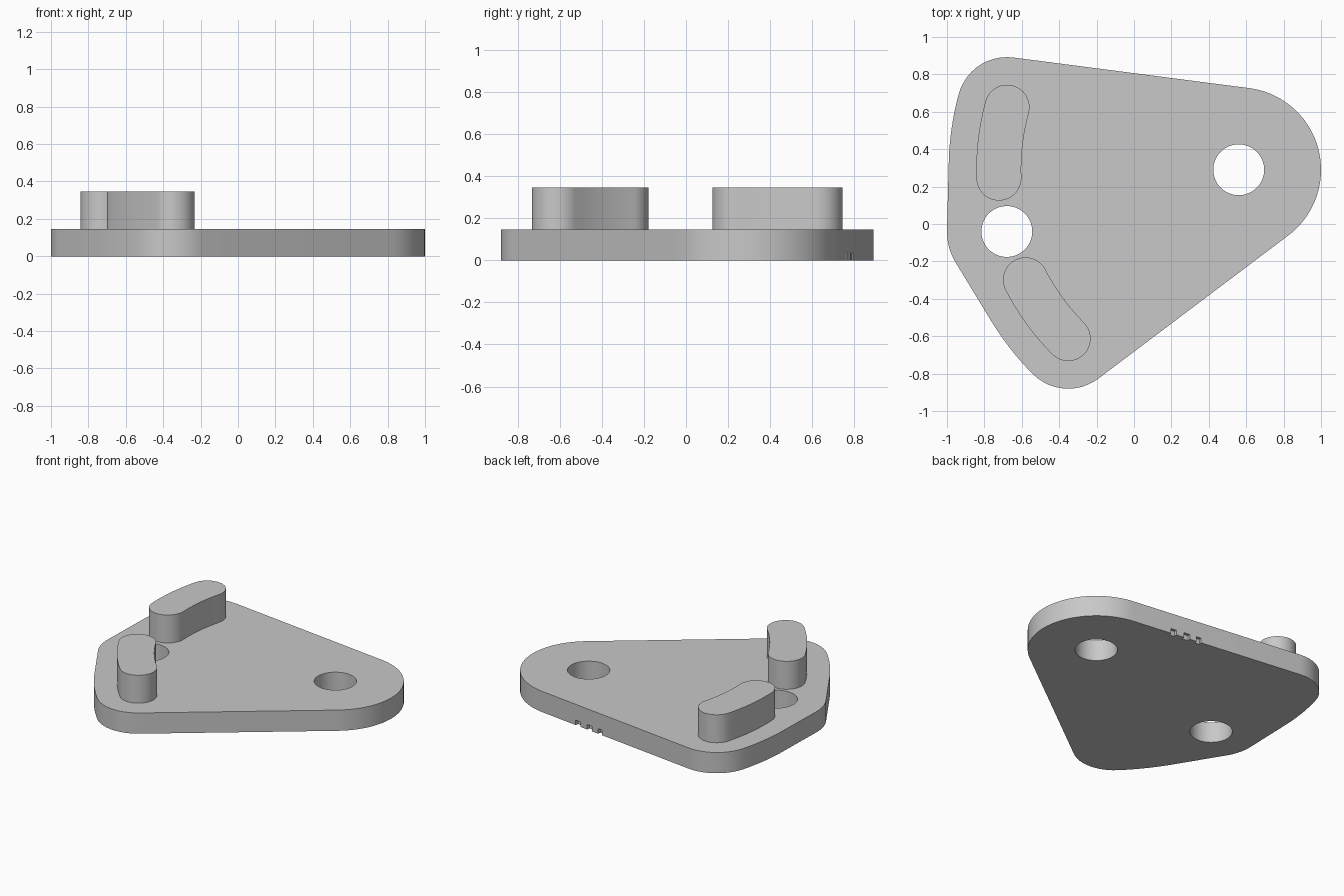
import bpy, bmesh, math
from mathutils import Vector

if "Cube" in bpy.data.objects:
    bpy.data.objects.remove(bpy.data.objects["Cube"], do_unlink=True)

PIVOT = Vector((0.56, 0.29))
HUB = Vector((-0.68, -0.04))
SWEEP = 1.283            # distance of the pegs from the pivot hole
PLATE_TOP, PEG_TOP = 0.147, 0.345
PEG_ANGLES = {"back_peg": (164.9, 182.0), "front_peg": (207.3, 224.7)}

grey = bpy.data.materials.new("plain grey")
grey.use_nodes = True
colour = (0.58, 0.58, 0.58, 1)
grey.diffuse_color = colour
grey.node_tree.nodes["Principled BSDF"].inputs["Base Color"].default_value = colour


def arc(centre, radius, start, end, steps):
    """Points on an arc, angles in degrees."""
    angles = [math.radians(start + (end - start) * i / steps) for i in range(steps + 1)]
    return [centre + radius * Vector((math.cos(a), math.sin(a))) for a in angles]


def banana(start, end, radius):
    """Outline of a round-ended slot that follows the sweep about the pivot."""
    first = arc(PIVOT, SWEEP, start, start, 1)[0]
    last = arc(PIVOT, SWEEP, end, end, 1)[0]
    return (arc(PIVOT, SWEEP + radius, start, end, 12)
            + arc(last, radius, end, end + 180, 24)[1:]
            + arc(PIVOT, SWEEP - radius, end, start, 12)[1:]
            + arc(first, radius, start + 180, start + 360, 24)[1:-1])


def hull(points):
    """Convex outline around a set of points."""
    points = sorted((p.x, p.y) for p in points)

    def half(seq):
        chain = []
        for p in seq:
            while len(chain) > 1:
                a, b = chain[-2:]
                if (b[0] - a[0]) * (p[1] - a[1]) - (b[1] - a[1]) * (p[0] - a[0]) > 1e-7:
                    break
                chain.pop()
            chain.append(p)
        return chain[:-1]

    return [Vector(p) for p in half(points) + half(points[::-1])]


def prism(name, outline, bottom, top):
    """Extrude a flat outline between two heights."""
    bm = bmesh.new()
    face = bm.faces.new([bm.verts.new((p.x, p.y, bottom)) for p in outline])
    result = bmesh.ops.extrude_face_region(bm, geom=[face])
    raised = [v for v in result["geom"] if isinstance(v, bmesh.types.BMVert)]
    bmesh.ops.translate(bm, verts=raised, vec=(0, 0, top - bottom))
    bmesh.ops.recalc_face_normals(bm, faces=bm.faces)
    mesh = bpy.data.meshes.new(name)
    bm.to_mesh(mesh)
    bm.free()
    mesh.materials.append(grey)
    obj = bpy.data.objects.new(name, mesh)
    bpy.context.collection.objects.link(obj)
    return obj


def activate(obj):
    bpy.ops.object.select_all(action="DESELECT")
    obj.select_set(True)
    bpy.context.view_layer.objects.active = obj


def cut(target, cutter):
    cutter.hide_render = True
    activate(target)
    mod = target.modifiers.new("cut", "BOOLEAN")
    mod.operation, mod.solver, mod.object = "DIFFERENCE", "EXACT", cutter
    bpy.ops.object.modifier_apply(modifier=mod.name)
    bpy.data.objects.remove(cutter, do_unlink=True)


# Base plate wrapped around the pivot, the hub and both peg sweeps
rim = arc(PIVOT, 0.44, 0, 360, 96) + arc(HUB, 0.32, 0, 360, 72)
for start, end in PEG_ANGLES.values():
    rim += banana(start, end, 0.268)
plate = prism("base_plate", hull(rim), 0, PLATE_TOP)

# Two round through holes
for centre in (PIVOT, HUB):
    cut(plate, prism("hole_cutter", arc(centre, 0.136, 0, 360, 64)[:-1], -0.1, 0.3))

# Small notches under the back edge
edge_start, edge_end = Vector((-0.645, 0.891)), Vector((0.617, 0.726))
along = (edge_end - edge_start).normalized()
inward = Vector((along.y, -along.x))
for x, width in ((0.12, 0.035), (0.21, 0.045), (0.31, 0.04)):
    mid = edge_start + along * ((x - edge_start.x) / along.x)
    corners = [mid + along * s * width / 2 + inward * d
               for s, d in ((-1, -0.05), (-1, 0.022), (1, 0.022), (1, -0.05))]
    cut(plate, prism("notch_cutter", corners, -0.05, 0.035))

# Curved pegs standing on the plate
parts = [plate]
for name, (start, end) in PEG_ANGLES.items():
    parts.append(prism(name, banana(start, end, 0.12), PLATE_TOP, PEG_TOP))

for part in parts:
    activate(part)
    bpy.ops.object.shade_smooth_by_angle(angle=math.radians(30))
